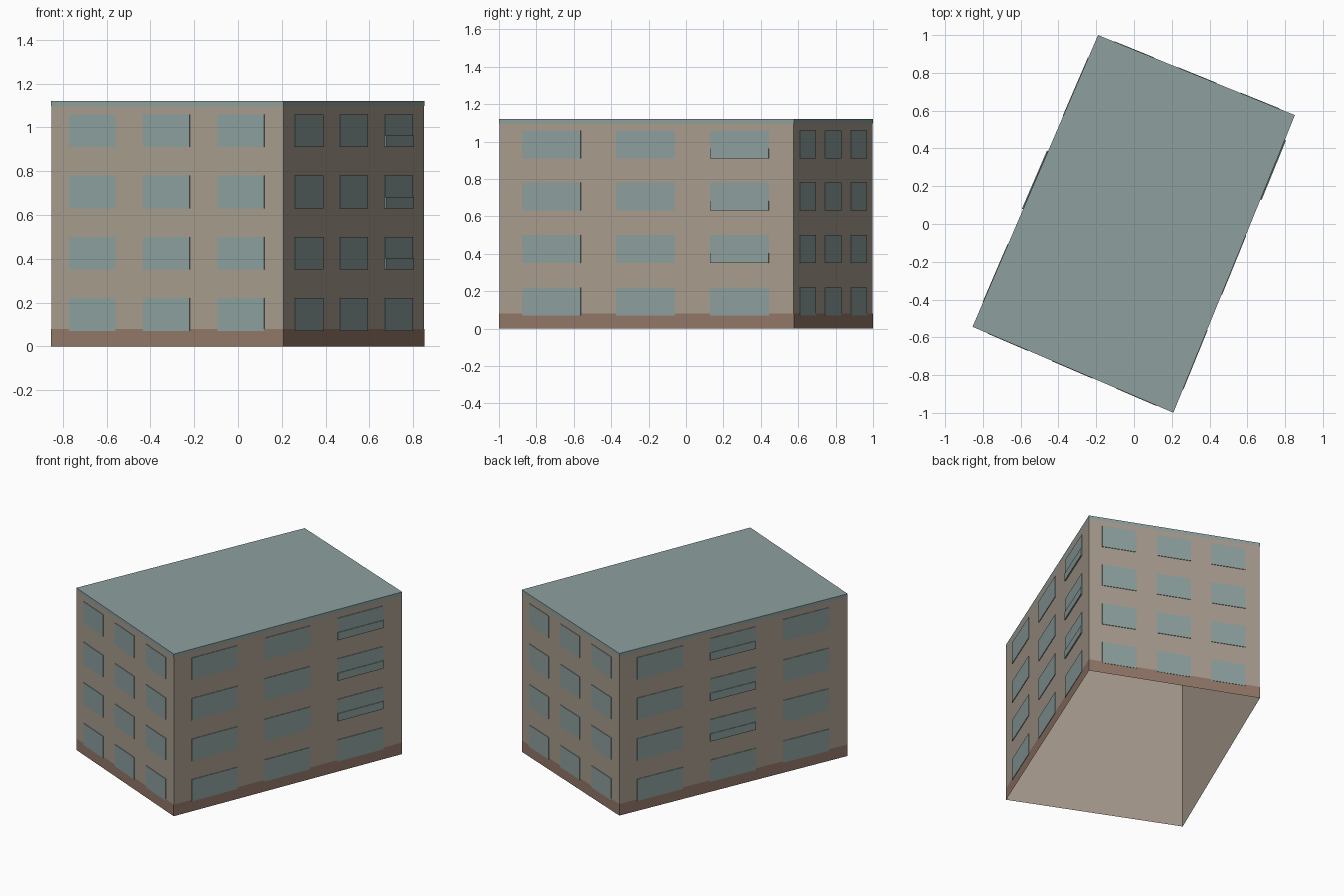
import bpy
import bmesh
from mathutils import Vector

cube = bpy.data.objects.get("Cube")
if cube:
    bpy.data.objects.remove(cube, do_unlink=True)

HEIGHT = 1.12
# Footprint corners, counterclockwise from the front left of the plan
PLAN = [Vector(p) for p in ((-0.853, -0.543, 0), (0.208, -0.997, 0),
                            (0.85, 0.575, 0), (-0.19, 0.998, 0))]


def srgb(r, g, b):
    return tuple((c / 255 / 12.92) if c < 11 else ((c / 255 + 0.055) / 1.055) ** 2.4
                 for c in (r, g, b)) + (1.0,)


def material(name, color):
    mat = bpy.data.materials.new(name)
    mat.use_nodes = True
    mat.diffuse_color = color
    bsdf = mat.node_tree.nodes["Principled BSDF"]
    bsdf.inputs["Base Color"].default_value = color
    bsdf.inputs["Roughness"].default_value = 0.9
    return mat


WALL = material("beige wall", srgb(168, 156, 142))
GLASS = material("grey green", srgb(141, 160, 158))
BASE = material("brown base", srgb(146, 119, 105))


def finish(name, bm, mat):
    mesh = bpy.data.meshes.new(name)
    bm.to_mesh(mesh)
    bm.free()
    mesh.materials.append(mat)
    obj = bpy.data.objects.new(name, mesh)
    bpy.context.collection.objects.link(obj)
    return obj


def shell(name, z0, z1, grow, mat, top=False):
    """Walls around the footprint, open below, optionally roofed."""
    bm = bmesh.new()
    rings = [[bm.verts.new(p + p.normalized() * grow + Vector((0, 0, z)))
              for p in PLAN] for z in (z0, z1)]
    low, high = rings
    for i in range(4):
        j = (i + 1) % 4
        bm.faces.new((low[i], low[j], high[j], high[i]))
    if top:
        bm.faces.new(high)
    return finish(name, bm, mat)


def plate(bm, side, u0, u1, z0, z1, depth):
    """Thin plate on one wall, from u0 to u1 along its length."""
    a, b = PLAN[side], PLAN[(side + 1) % 4]
    along = b - a
    out = Vector((along.y, -along.x, 0)).normalized() * depth
    back = [bm.verts.new(a + along * u + Vector((0, 0, z)))
            for u, z in ((u0, z0), (u1, z0), (u1, z1), (u0, z1))]
    front = [bm.verts.new(v.co + out) for v in back]
    bm.faces.new(front)
    for i in range(4):
        j = (i + 1) % 4
        bm.faces.new((back[i], back[j], front[j], front[i]))


# Main body, plinth and roof edge
shell("walls", 0, HEIGHT - 0.01, 0, WALL)
shell("base_band", 0, 0.08, 0.002, BASE)
shell("roof", 1.097, HEIGHT, 0.002, GLASS, top=True)

# Window grid on every wall
COLUMNS = (0.077, 0.397, 0.717)
FLOORS = (0.07, 0.35, 0.63, 0.91)
WIDTH = 0.2
bm = bmesh.new()
for side in range(4):
    for u in COLUMNS:
        for z in FLOORS:
            plate(bm, side, u, u + WIDTH, z, z + 0.15, 0.004)
finish("windows", bm, GLASS)

# Shallow balcony panels on the two long walls, upper floors only
bm = bmesh.new()
for side, u in ((1, COLUMNS[2]), (3, COLUMNS[1])):
    for z in FLOORS[1:]:
        plate(bm, side, u, u + WIDTH, z, z + 0.053, 0.008)
finish("balcony_panels", bm, GLASS)
